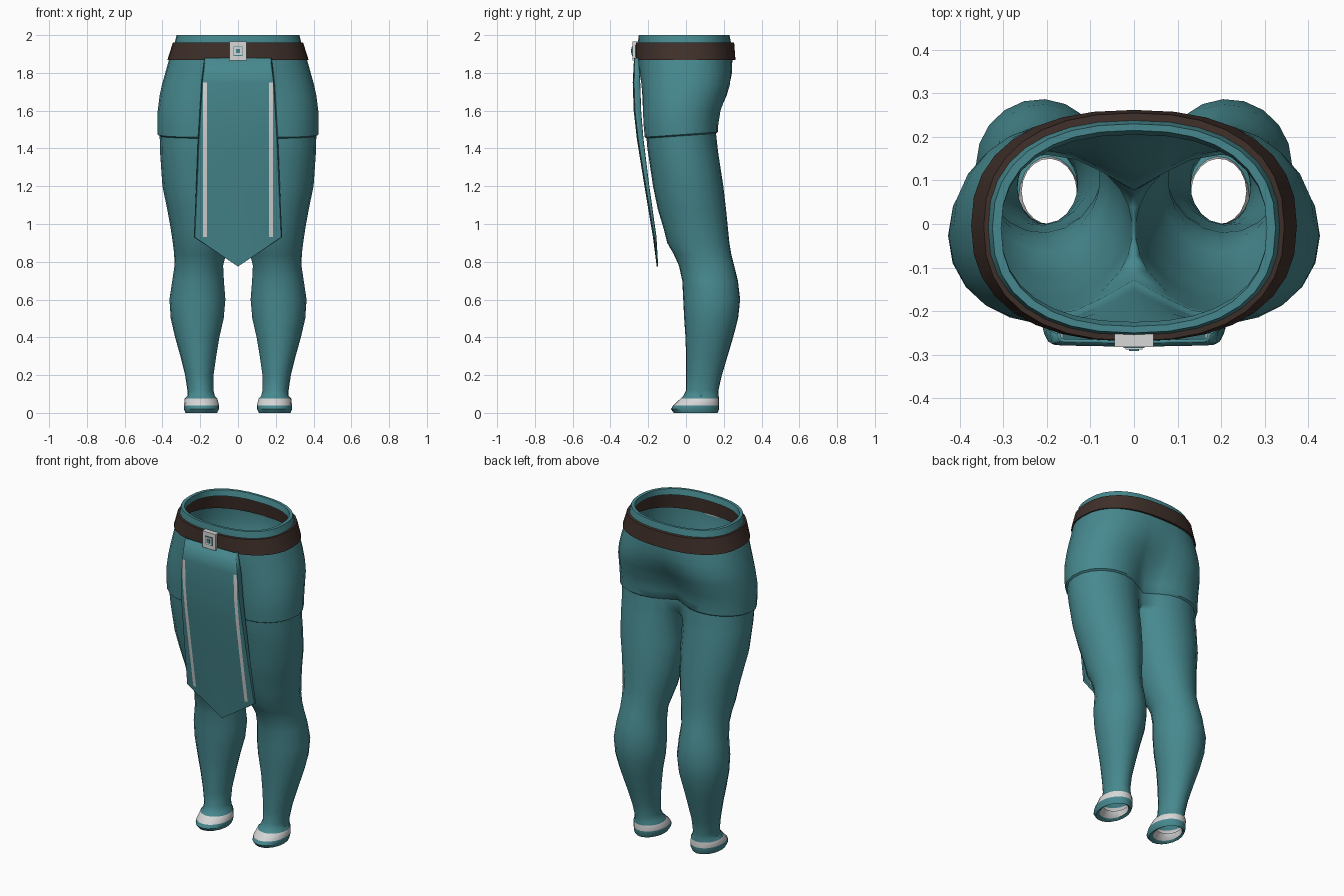
import bpy, bmesh, math

if "Cube" in bpy.data.objects:
    bpy.data.objects.remove(bpy.data.objects["Cube"])


def material(name, rgb):
    m = bpy.data.materials.new(name)
    m.diffuse_color = (*rgb, 1)
    m.use_nodes = True
    m.node_tree.nodes["Principled BSDF"].inputs["Base Color"].default_value = m.diffuse_color
    return m


TEAL = material("teal cloth", (0.062, 0.25, 0.275))
BROWN = material("brown leather", (0.05, 0.029, 0.023))
WHITE = material("off white trim", (0.68, 0.68, 0.68))


def finish(bm, name, mats, smooth=None):
    bmesh.ops.recalc_face_normals(bm, faces=bm.faces)
    me = bpy.data.meshes.new(name)
    bm.to_mesh(me)
    bm.free()
    ob = bpy.data.objects.new(name, me)
    bpy.context.collection.objects.link(ob)
    for m in mats:
        me.materials.append(m)
    if smooth:
        bpy.ops.object.select_all(action='DESELECT')
        ob.select_set(True)
        bpy.context.view_layer.objects.active = ob
        bpy.ops.object.shade_smooth_by_angle(angle=math.radians(smooth))
    return ob


def spow(v, e):
    return math.copysign(abs(v) ** e, v)


M, K = 17, 4          # points on a half pelvis ring, extra points on the inner thigh


def pelvis_ring(z, xo, yf, yb, s, tilt=0.0):
    """Half ring; s blends from one waist oval (0) to a separate thigh lobe (1)."""
    cy, ry, pts = (yf + yb) / 2, (yb - yf) / 2, []
    for i in range(M):
        u = i / (M - 1)
        t, p = math.radians(-90 + 180 * u), math.radians(-150 + 300 * u)
        wx, wy = xo * spow(math.cos(t), 0.85), cy + ry * spow(math.sin(t), 0.85)
        lx, ly = xo / 2 * (1 + math.cos(p)), cy + ry * math.sin(p)
        x = 0 if i in (0, M - 1) else wx + (lx - wx) * s
        y = wy + (ly - wy) * s
        pts.append((x, y, z + tilt * y))
    return pts


def leg_ring(z, xi, xo, yf, yb):
    cx, rx, cy, ry = (xi + xo) / 2, (xo - xi) / 2, (yf + yb) / 2, (yb - yf) / 2
    angs = [-150 + 300 * i / (M - 1) for i in range(M)]
    angs += [150 + 60 * (k + 1) / (K + 1) for k in range(K)]
    return [(cx + rx * math.cos(math.radians(a)), cy + ry * math.sin(math.radians(a)), z)
            for a in angs]


# height, half width, front, back, lobe blend, hem tilt
PELVIS = [
    (1.965, .305, -.225, .205, 0, 0), (2.0, .305, -.235, .215, 0, 0),
    (2.0, .325, -.25, .23, 0, 0), (1.96, .335, -.255, .238, 0, 0),
    (1.87, .365, -.258, .25, .03, 0), (1.80, .385, -.257, .255, .12, 0),
    (1.74, .402, -.253, .25, .26, 0), (1.68, .415, -.248, .232, .42, 0),
    (1.60, .425, -.24, .195, .62, 0), (1.53, .427, -.232, .178, .78, 0),
    (1.475, .426, -.222, .172, .88, .07), (1.468, .415, -.212, .162, .9, .07),
    (1.40, .412, -.205, .168, 1, 0)]
# height, inner x, outer x, front, back
LEG = [
    (1.37, .004, .412, -.20, .172), (1.20, .008, .40, -.175, .198),
    (1.08, .018, .375, -.15, .212), (.98, .032, .357, -.12, .222),
    (.90, .05, .345, -.10, .23), (.84, .063, .338, -.065, .24),
    (.78, .078, .336, -.038, .255), (.70, .074, .348, -.02, .275),
    (.60, .066, .363, -.015, .287), (.50, .075, .356, -.01, .276),
    (.40, .098, .333, -.003, .25), (.30, .115, .305, 0, .22),
    (.20, .129, .28, 0, .19), (.12, .13, .268, 0, .172),
    (.09, .122, .268, -.015, .173), (.075, .108, .282, -.03, .175),
    (.04, .10, .286, -.068, .176), (.02, .10, .286, -.08, .176),
    (0, .11, .278, -.065, .168), (.008, .125, .265, -.035, .155),
    (.04, .132, .258, 0, .15)]


def build_trousers():
    bm = bmesh.new()
    prev = None
    for row in PELVIS:
        ring = [bm.verts.new(p) for p in pelvis_ring(*row)]
        if prev:
            for i in range(M - 1):
                bm.faces.new((prev[i], prev[i + 1], ring[i + 1], ring[i]))
        prev = ring
    # crotch bridge from back seam to front seam
    yb, yf, z = prev[-1].co.y, prev[0].co.y, PELVIS[-1][0]
    for k in range(K):
        prev.append(bm.verts.new((0, yb + (yf - yb) * (k + 1) / (K + 1), z)))
    for j, row in enumerate(LEG):
        ring = [bm.verts.new(p) for p in leg_ring(*row)]
        n = len(ring)
        for i in range(n):
            f = bm.faces.new((prev[i], prev[(i + 1) % n], ring[(i + 1) % n], ring[i]))
            # ankle band and sole lining
            f.material_index = 1 if j in (16, len(LEG) - 1) else 0
        prev = ring
    ob = finish(bm, "trousers", [TEAL, WHITE], 40)
    mod = ob.modifiers.new("mirror", 'MIRROR')
    mod.use_clip = True
    mod.merge_threshold = 0.0005


def build_belt():
    bm = bmesh.new()
    rows = [(1.87, .355, -.25, .24), (1.868, .374, -.27, .262),
            (1.96, .345, -.268, .255), (1.962, .325, -.245, .23)]
    rings = []
    for r in rows:
        half = pelvis_ring(*r, 0)
        pts = half + [(-x, y, z) for x, y, z in half[-2:0:-1]]
        rings.append([bm.verts.new(p) for p in pts])
    n = len(rings[0])
    for a, b in zip(rings, rings[1:] + rings[:1]):
        for i in range(n):
            bm.faces.new((a[i], a[(i + 1) % n], b[(i + 1) % n], b[i]))
    finish(bm, "belt", [BROWN], 40)


def box(name, mat, x0, x1, y0, y1, z0, z1):
    bm = bmesh.new()
    bmesh.ops.create_cube(bm, size=1)
    for v in bm.verts:
        v.co = (x0 if v.co.x < 0 else x1, y0 if v.co.y < 0 else y1, z0 if v.co.z < 0 else z1)
    finish(bm, name, [mat])


def build_tabard():
    bm = bmesh.new()
    # height, half width, front y, depth of the folded side edge
    rows = [(1.88, .172, -.272, .02), (1.75, .188, -.279, .035), (1.6, .197, -.274, .035),
            (1.45, .206, -.257, .03), (1.2, .216, -.217, .02), (.93, .228, -.172, .012)]
    grid = []
    for z, w, y, d in rows:
        half = [(0, -.003), (min(.165, w - .012), 0), (min(.185, w - .002), .002),
                (w, .004), (w + .006, d)]
        cols = [(-x, o) for x, o in half[:0:-1]] + half
        grid.append([bm.verts.new((x, y + o, z)) for x, o in cols])
    for j in range(len(grid) - 1):
        a, b = grid[j], grid[j + 1]
        for i in range(len(a) - 1):
            f = bm.faces.new((a[i], a[i + 1], b[i + 1], b[i]))
            f.material_index = 1 if j >= 1 and i in (2, 5) else 0   # side stripes
    # pointed bottom
    tip = bm.verts.new((0, -.155, .775))
    last = grid[-1]
    for i in range(len(last) - 1):
        bm.faces.new((last[i], last[i + 1], tip))
    ob = finish(bm, "front_tabard", [TEAL, WHITE], 30)
    mod = ob.modifiers.new("thickness", 'SOLIDIFY')
    mod.thickness = 0.008
    mod.offset = -1


build_trousers()
build_belt()
build_tabard()

# buckle: plate, dark frame inlay, pale ring, centre stud
box("buckle_plate", WHITE, -.045, .045, -.282, -.25, 1.865, 1.965)
box("buckle_inlay", TEAL, -.024, .024, -.285, -.28, 1.89, 1.94)
box("buckle_ring", WHITE, -.02, .02, -.288, -.28, 1.894, 1.936)
box("buckle_stud", TEAL, -.011, .011, -.292, -.28, 1.904, 1.926)
